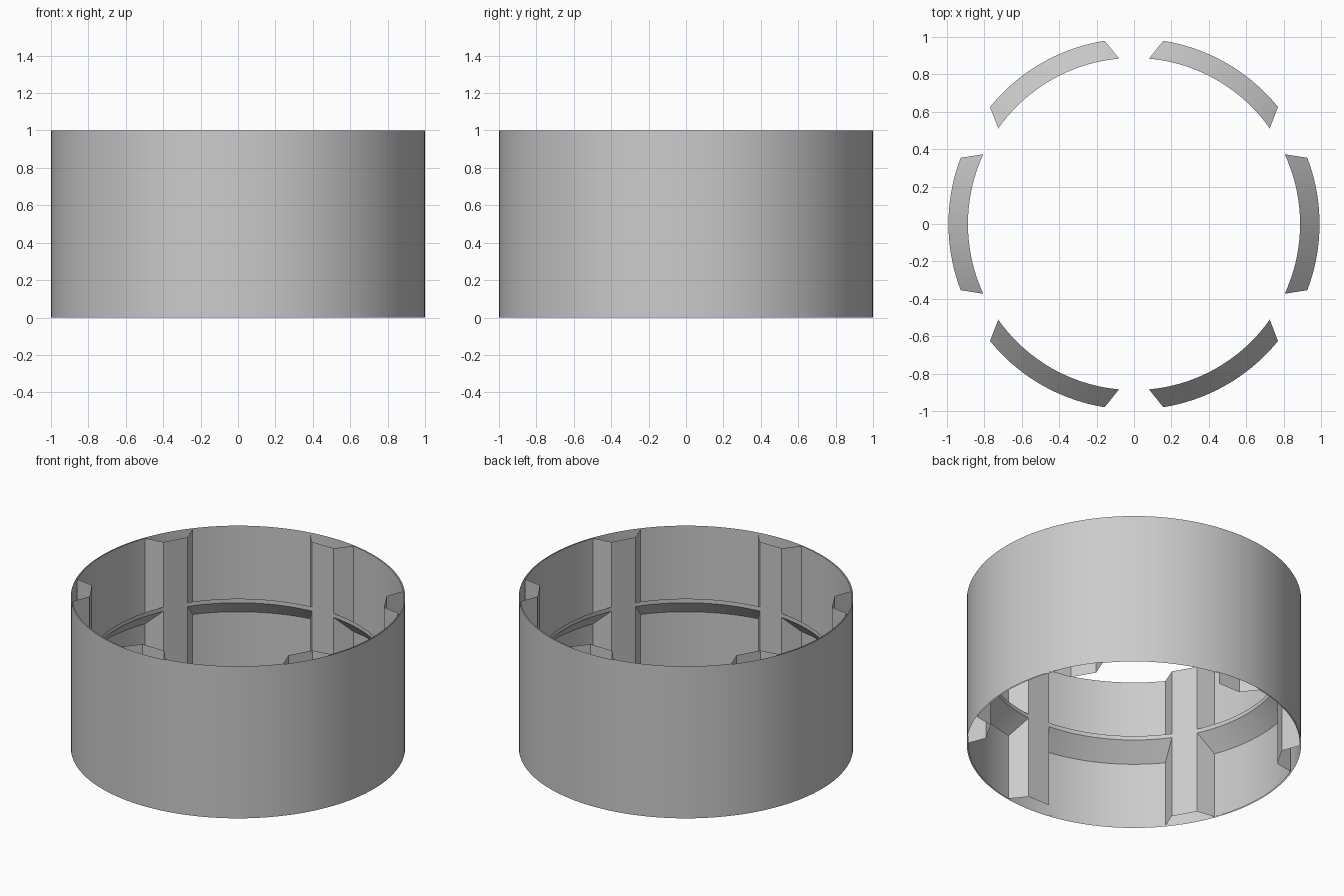
import bpy
from math import radians, cos, sin

cube = bpy.data.objects.get("Cube")
if cube:
    bpy.data.objects.remove(cube, do_unlink=True)

OUTER, WALL, INNER = 1.0, 0.992, 0.888   # radii
HEIGHT = 1.0
RIB_ROOT, RIB_TIP = 9.1, 5.17            # rib half angles in degrees

grey = bpy.data.materials.new("plain grey")
grey.use_nodes = True
colour = (0.6, 0.6, 0.6, 1)
grey.diffuse_color = colour
grey.node_tree.nodes["Principled BSDF"].inputs["Base Color"].default_value = colour


def polar(r, deg, z):
    return (r * cos(radians(deg)), r * sin(radians(deg)), z)


def arc(r, start, end, z, steps):
    return [polar(r, start + (end - start) * i / steps, z) for i in range(steps + 1)]


def sheet(name, rows):
    """Open sheet of quads through rows of equal length."""
    n = len(rows[0])
    faces = [(j * n + i, j * n + i + 1, (j + 1) * n + i + 1, (j + 1) * n + i)
             for j in range(len(rows) - 1) for i in range(n - 1)]
    mesh = bpy.data.meshes.new(name)
    mesh.from_pydata([p for row in rows for p in row], [], faces)
    mesh.materials.append(grey)
    obj = bpy.data.objects.new(name, mesh)
    bpy.context.collection.objects.link(obj)
    bpy.ops.object.select_all(action='DESELECT')
    bpy.context.view_layer.objects.active = obj
    obj.select_set(True)
    bpy.ops.object.shade_smooth_by_angle(angle=radians(25))


# Outer band, open at both ends
sheet("outer_wall", [arc(OUTER, 0, 360, z, 144) for z in (0, HEIGHT)])

for k in range(6):
    mid = 30 + 60 * k
    # Hollow upright rib with a flat tip and splayed sides
    section = [(WALL, mid + RIB_ROOT), (INNER, mid + RIB_TIP),
               (INNER, mid - RIB_TIP), (WALL, mid - RIB_ROOT)]
    sheet(f"rib_{k + 1}", [[polar(r, a, z) for r, a in section] for z in (0, HEIGHT)])

    # Inner wall between this rib and the next
    a, b = mid + 60 - RIB_ROOT, mid + RIB_ROOT
    sheet(f"inner_wall_{k + 1}", [arc(WALL, a, b, z, 18) for z in (0, HEIGHT)])

    # Sloped ledge with a short upright lip
    c, d = mid + 60 - RIB_TIP, mid + RIB_TIP
    sheet(f"ledge_{k + 1}", [arc(WALL, a, b, 0.435, 18),
                             arc(INNER, c, d, 0.543, 18),
                             arc(INNER, c, d, 0.57, 18)])
